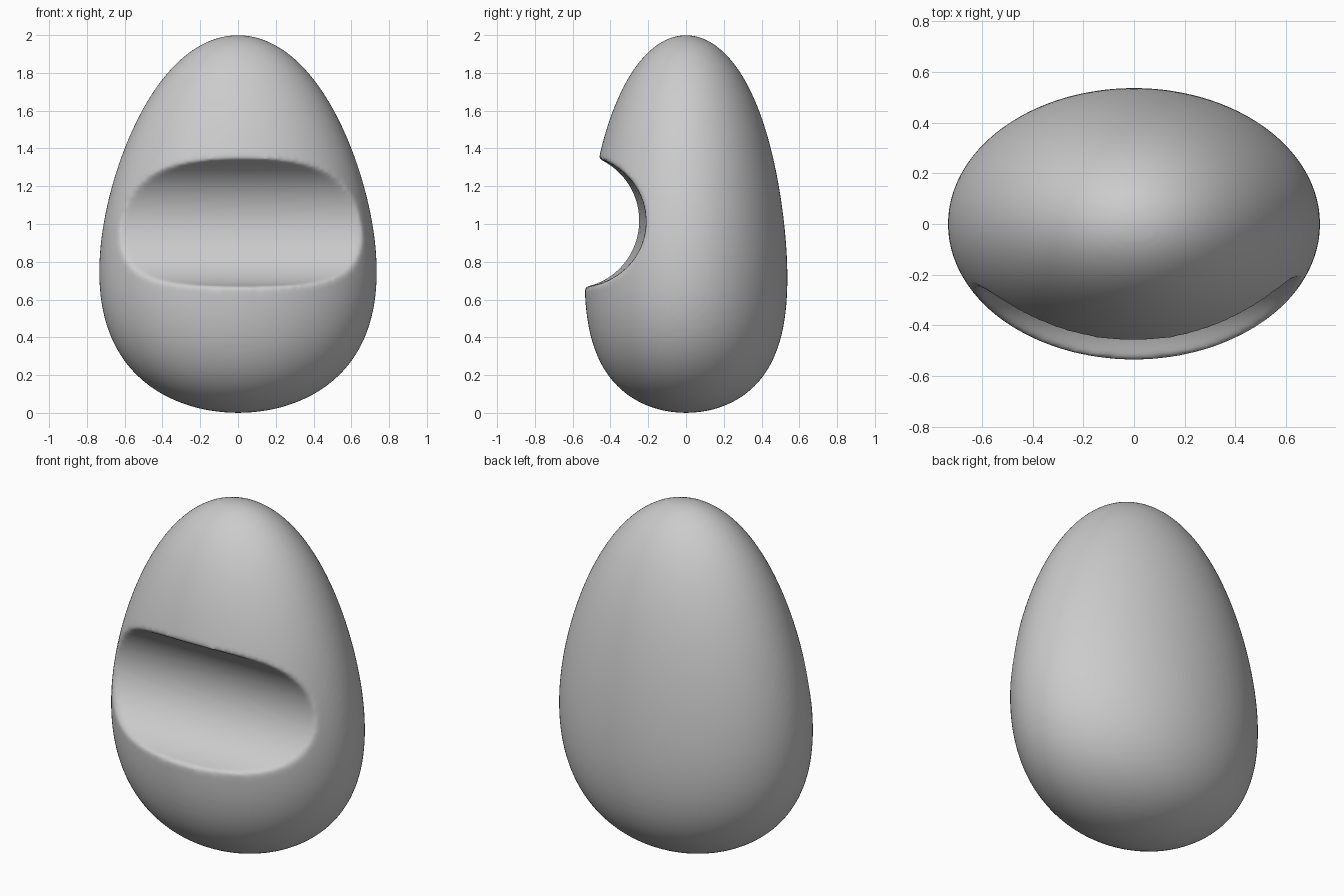
import bpy, bmesh
from math import sin, cos, pi

if "Cube" in bpy.data.objects:
    bpy.data.objects.remove(bpy.data.objects["Cube"])

# Egg body: elliptical rings, width and depth follow smooth egg profiles
RINGS, SEGS = 64, 128
bm = bmesh.new()
bottom = bm.verts.new((0, 0, 0))
rings = []
for i in range(1, RINGS):
    t = pi * i / RINGS
    u, s = -cos(t), sin(t)
    rx = s * (0.712 - 0.17 * u + 0.07 * u * u)
    ry = s * (0.52 - 0.11 * u + 0.10 * u * u - 0.03 * u ** 3)
    rings.append([bm.verts.new((rx * cos(2 * pi * j / SEGS), ry * sin(2 * pi * j / SEGS), 1 + u))
                  for j in range(SEGS)])
top = bm.verts.new((0, 0, 2))
for j in range(SEGS):
    k = (j + 1) % SEGS
    bm.faces.new((bottom, rings[0][k], rings[0][j]))
    bm.faces.new((top, rings[-1][j], rings[-1][k]))
    for a, b in zip(rings, rings[1:]):
        bm.faces.new((a[j], a[k], b[k], b[j]))
mesh = bpy.data.meshes.new("egg_body")
bm.to_mesh(mesh)
bm.free()
egg = bpy.data.objects.new("egg_body", mesh)
bpy.context.collection.objects.link(egg)

# Horizontal scoop across the front, turned very slightly about z
bpy.ops.mesh.primitive_cylinder_add(vertices=96, radius=0.35, depth=3,
                                    location=(0, -0.58, 1.015), rotation=(0, pi / 2, 0.03))
cutter = bpy.context.object
cutter.name = "groove_cutter"
cutter.hide_render = True

# Cut the groove, then soften its rim
cut = egg.modifiers.new("groove", 'BOOLEAN')
cut.operation, cut.object, cut.solver = 'DIFFERENCE', cutter, 'EXACT'
remesh = egg.modifiers.new("even_mesh", 'REMESH')
remesh.mode, remesh.voxel_size = 'VOXEL', 0.014
soft = egg.modifiers.new("soft_rim", 'SMOOTH')
soft.factor, soft.iterations = 0.5, 8

bpy.ops.object.select_all(action='DESELECT')
bpy.context.view_layer.objects.active = egg
egg.select_set(True)
for m in list(egg.modifiers):
    bpy.ops.object.modifier_apply(modifier=m.name)
bpy.data.objects.remove(cutter)
bpy.ops.object.shade_smooth()
